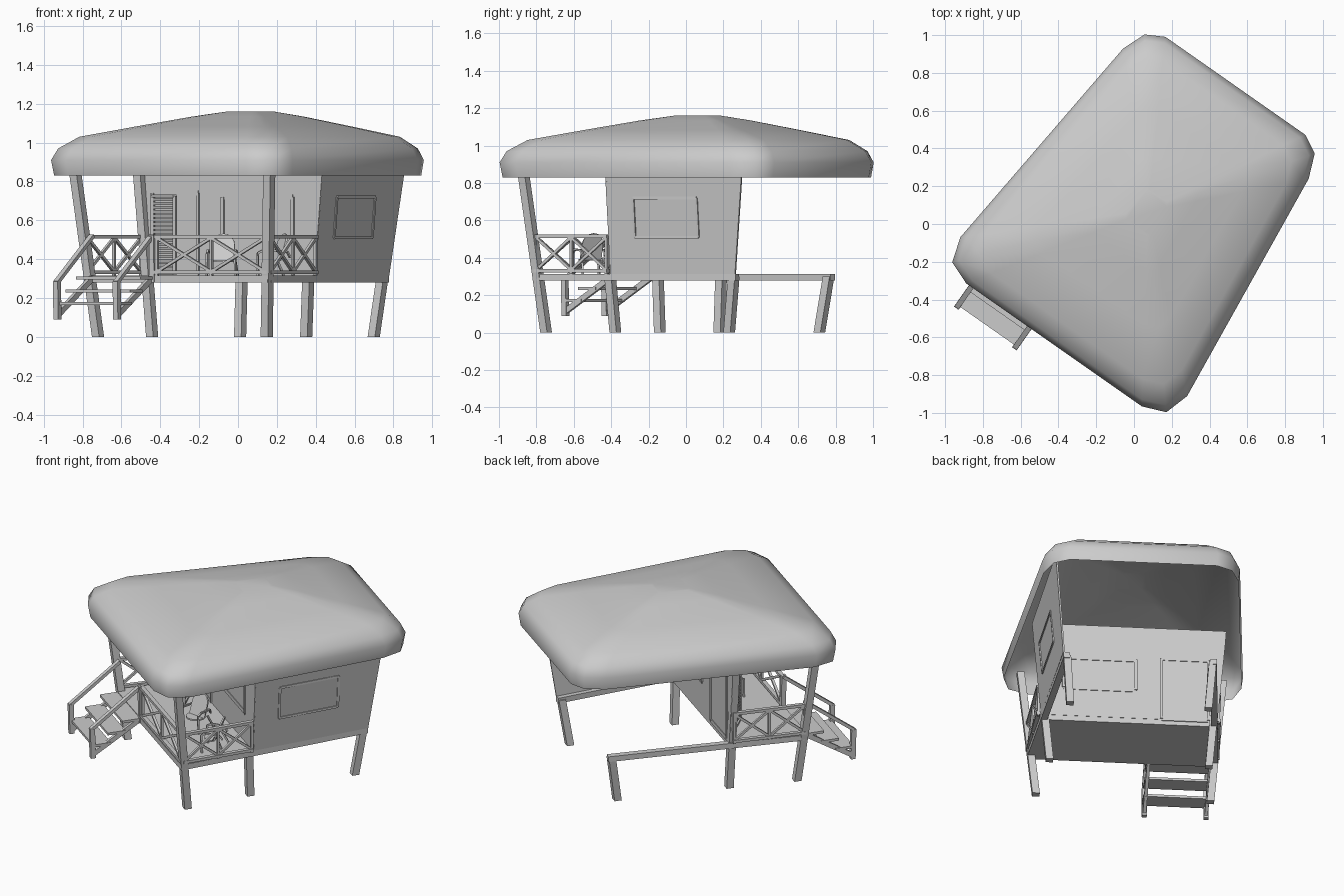
import bpy, bmesh, math
from mathutils import Vector

if "Cube" in bpy.data.objects:
    bpy.data.objects.remove(bpy.data.objects["Cube"])

A = math.radians(35)
U = Vector((math.cos(A), -math.sin(A), 0))   # along the porch front
V = Vector((math.sin(A), math.cos(A), 0))    # towards the back
Z = Vector((0, 0, 1))


def P(u, v, z):
    return U * (u + 0.02) + V * v + Z * z


def finish(name, bm, smooth=False, recalc=True):
    if recalc:
        bmesh.ops.recalc_face_normals(bm, faces=bm.faces)
    me = bpy.data.meshes.new(name)
    bm.to_mesh(me)
    bm.free()
    ob = bpy.data.objects.new(name, me)
    bpy.context.collection.objects.link(ob)
    if smooth:
        for p in me.polygons:
            p.use_smooth = True
    return ob


def loft(bm, rings, cap0=True, cap1=True):
    vs = [[bm.verts.new(p) for p in r] for r in rings]
    n = len(vs[0])
    for r, s in zip(vs, vs[1:]):
        for i in range(n):
            j = (i + 1) % n
            bm.faces.new((r[i], r[j], s[j], s[i]))
    if cap0:
        bm.faces.new(vs[0][::-1])
    if cap1:
        bm.faces.new(vs[-1])


def bar(bm, p, q, w, h, aligned=False):
    # box between two points; aligned keeps the ends level
    d = (q - p).normalized()
    if aligned:
        a, b = U, V
    else:
        a = d.cross(V if abs(d.z) > 0.95 else Z).normalized()
        b = d.cross(a)
    a, b = a * w / 2, b * h / 2
    loft(bm, [[c - a - b, c + a - b, c + a + b, c - a + b] for c in (p, q)])


def bars(name, items, w, h, aligned=False):
    bm = bmesh.new()
    for p, q in items:
        bar(bm, p, q, w, h, aligned)
    return finish(name, bm)


# roof: open shell with clipped corners
half = [(.568, -.767), (.692, -.718), (.733, -.585), (.6, .727), (.55, .854), (.452, .907)]
outline = half + [(-u, v) for u, v in reversed(half)]
bm = bmesh.new()
levels = [(.985, .83), (1, .91), (.965, .97), (.86, 1.03), (.58, 1.083), (.3, 1.134), (.12, 1.161)]
loft(bm, [[P(u * s, .1 + (v - .1) * s, z) for u, v in outline] for s, z in levels], cap0=False)
finish("roof", bm, True, False)

# posts, leaning outwards
for side, s in (("left", -1), ("right", 1)):
    bars(side + "_front_post", [(P(s * .53, -.528, 0), P(s * .615, -.625, .9))], .045, .045, True)
    top = .9 if s < 0 else .3
    bars(side + "_middle_post", [(P(s * .484, -.108, 0), P(s * (.484 + .085 * top), -.125, top))], .045, .045, True)
    bars(side + "_back_post", [(P(s * .42, .59, 0), P(s * .442, .635, .3))], .045, .045, True)
    bars(side + "_floor_beam", [(P(s * .56, -.56, .2975), P(s * .446, .66, .2975))], .04, .035)

# porch floor
bm = bmesh.new()
loft(bm, [[P(-.575, -.585, z), P(.575, -.585, z), P(.53, -.1, z), P(-.53, -.1, z)] for z in (.28, .315)])
finish("porch_floor", bm)

# walls
bm = bmesh.new()
loft(bm, [[P(-b, -.106, z), P(b, -.106, z), P(b, -.098, z), P(-b, -.098, z)]
          for b, z in ((.535, .315), (.581, .83), (.59, .95))])
finish("front_wall", bm)
bm = bmesh.new()
loft(bm, [[P(f - .01, -.102, z), P(f, -.102, z), P(k, v, z), P(k - .01, v, z)]
          for f, k, v, z in ((.537, .468, .661, .315), (.581, .511, .732, .83), (.59, .52, .745, .95))])
finish("side_wall", bm)


def frame(name, a, b, c, d, w=.016, depth=.026):
    bars(name, [(a, b), (b, c), (c, d), (d, a)], w, depth)


def side_pt(y, z):
    # point on the leaning side wall
    t, k = (y + .1) / .8, (z - .315) / .515
    return P((.537 + .044 * k) * (1 - t) + (.468 + .043 * k) * t, y, z)


# windows and door opening
frame("front_window_frame", P(-.04, -.102, .51), P(.4, -.102, .51), P(.4, -.102, .72), P(-.04, -.102, .72))
frame("side_window_frame", side_pt(.06, .51), side_pt(.45, .51), side_pt(.45, .72), side_pt(.06, .72), .014, .014)
frame("door_frame", P(-.48, -.102, .32), P(-.195, -.102, .32), P(-.195, -.102, .74), P(-.48, -.102, .74))


# louvred door standing ajar
def door(t, z):
    return P(-.475 + .25 * t, -.115 - .16 * t, z)


frame("door_leaf", door(0, .325), door(1, .325), door(1, .725), door(0, .725), .02, .014)
bars("door_louvres", [(door(.05, .35 + .021 * i), door(.95, .35 + .021 * i)) for i in range(18)], .008, .016)


# railings: rails, uprights and two crosses each
def railing(name, a, b):
    def pt(t, z):
        p = a.lerp(b, t)
        return Vector((p.x, p.y, z))
    bars(name + "_rails", [(pt(0, z), pt(1, z)) for z in (.332, .515)], .026, .018)
    items = [(pt(t, .315), pt(t, .51)) for t in (.02, .5, .98)]
    for t in (.02, .5):
        items += [(pt(t, .335), pt(t + .48, .51)), (pt(t, .51), pt(t + .48, .335))]
    bars(name + "_crosses", items, .015, .015)


railing("front_railing", P(-.14, -.575, 0), P(.57, -.575, 0))
railing("right_railing", P(.575, -.57, 0), P(.55, -.11, 0))
railing("left_railing", P(-.575, -.57, 0), P(-.545, -.11, 0))

# stairs
for side, u in (("left", -.535), ("right", -.16)):
    bars(side + "_stair_newel", [(P(u, -.885, .09), P(u, -.89, .285))], .03, .03, True)
    bars(side + "_stair_handrail", [(P(u, -.895, .28), P(u, -.575, .52))], .028, .02)
    bars(side + "_stair_stringer", [(P(u, -.89, .11), P(u, -.58, .3))], .02, .03)
bars("stair_top_newel", [(P(-.15, -.575, .28), P(-.15, -.58, .525))], .03, .03, True)
bars("stair_treads", [(P(-.55, v, z), P(-.145, v, z)) for v, z in ((-.83, .172), (-.735, .237), (-.64, .302))], .115, .016)


# armchairs on the porch
def chair(name, u, v, turn):
    ca, sa = math.cos(turn), math.sin(turn)

    def C(x, y, z):
        return P(u + x * ca - y * sa, v + x * sa + y * ca, z)
    bm = bmesh.new()
    for x in (-.06, .06):
        path = [C(x * 1.25, -.065, .305), C(x * 1.2, -.07, .43), C(x * 1.2, -.04, .445),
                C(x * 1.15, .04, .44), C(x, .06, .41)]
        for p, q in zip(path, path[1:]):
            bar(bm, p, q, .011, .011)
        bar(bm, C(x * 1.2, .08, .305), C(x, .03, .4), .011, .011)
    finish(name + "_legs_and_arms", bm)
    bm = bmesh.new()
    arc = [(.06 * math.cos(t), .062 * math.sin(t)) for t in [math.pi * i / 8 for i in range(9)]]
    loft(bm, [[C(x, -y - .005, z) for x, y in arc] for z in (.385, .395)])
    base = [(-.06, 0), (.06, 0)]
    back = [(.06, .39)] + [(x, .47 + y) for x, y in arc] + [(-.06, .39)]
    loft(bm, [[C(x, -.0 + (z - .39) * .35 + o, z) for x, z in back] for o in (0, .01)])
    finish(name + "_seat_and_back", bm)


chair("right_chair", .43, -.31, -.6)
chair("left_chair", .1, -.31, .5)
